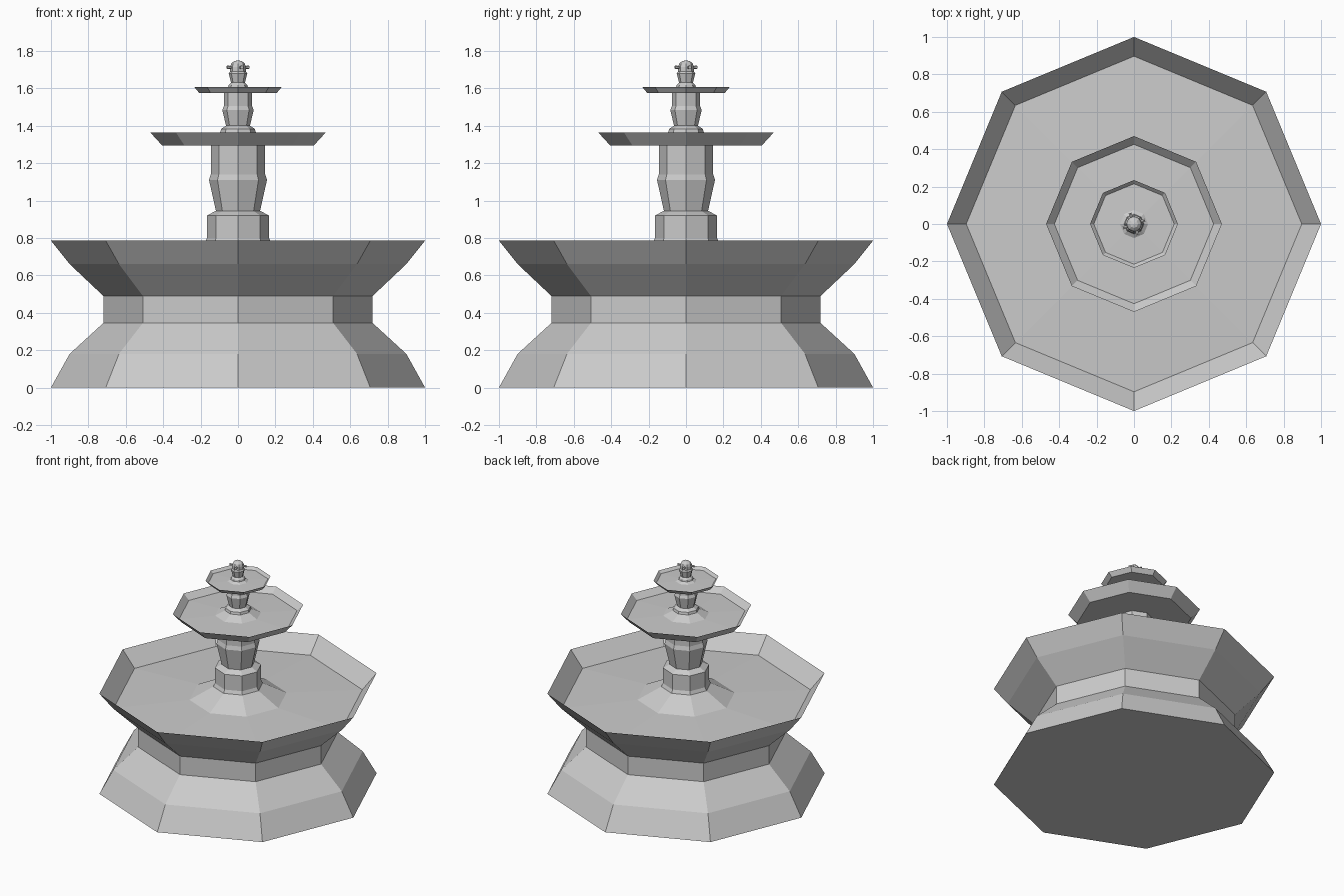
import bpy, bmesh, math
from mathutils import Matrix, Vector

old = bpy.data.objects.get("Cube")
if old:
    bpy.data.objects.remove(old, do_unlink=True)

stone = bpy.data.materials.new("grey stone")
stone.use_nodes = True
stone.diffuse_color = (0.6, 0.6, 0.6, 1)
stone.node_tree.nodes["Principled BSDF"].inputs["Base Color"].default_value = (0.6, 0.6, 0.6, 1)
SIDES = 8


def finish(bm, name):
    mesh = bpy.data.meshes.new(name)
    bm.to_mesh(mesh)
    bm.free()
    mesh.materials.append(stone)
    obj = bpy.data.objects.new(name, mesh)
    bpy.context.collection.objects.link(obj)
    return obj


def turned(name, profile):
    """Spin (radius, height) points, ordered from the bottom up the outside, into an octagonal part."""
    bm = bmesh.new()
    rings = []
    for r, z in profile:
        if r == 0:
            rings.append([bm.verts.new((0, 0, z))] * SIDES)
        else:
            angles = [math.tau * i / SIDES for i in range(SIDES)]
            rings.append([bm.verts.new((r * math.cos(a), r * math.sin(a), z)) for a in angles])
    for low, high in zip(rings, rings[1:]):
        for i in range(SIDES):
            j = (i + 1) % SIDES
            corners = dict.fromkeys((low[i], low[j], high[j], high[i]))
            bm.faces.new(list(corners))
    return finish(bm, name)


# Flared pedestal
turned("pedestal", [(0, 0), (1, 0), (0.9, 0.18), (0.72, 0.345), (0.72, 0.49)])

# Basins: outer wall, thin rim, floor and the flare up to the column
turned("lower_basin", [(0.72, 0.49), (0.9, 0.66), (1, 0.785), (0.897, 0.663),
                       (0.35, 0.685), (0.178, 0.775), (0.166, 0.8)])
turned("middle_basin", [(0.145, 1.295), (0.406, 1.295), (0.47, 1.365), (0.426, 1.322),
                        (0.165, 1.33), (0.095, 1.365)])
turned("upper_basin", [(0.075, 1.575), (0.207, 1.575), (0.235, 1.608), (0.215, 1.588),
                       (0.075, 1.592), (0.053, 1.605)])

# Columns between the basins
turned("lower_column", [(0.166, 0.8), (0.166, 0.92), (0.118, 0.945), (0.155, 1.11),
                        (0.145, 1.14), (0.145, 1.295)])
turned("middle_column", [(0.095, 1.365), (0.09, 1.383), (0.064, 1.4), (0.084, 1.485),
                         (0.075, 1.505), (0.075, 1.575)])

# Finial with a domed cap
dome = [(0.042 * math.cos(t), 1.715 + 0.035 * math.sin(t))
        for t in (math.radians(d) for d in (0, 30, 60))]
turned("finial", [(0.053, 1.605), (0.05, 1.618), (0.037, 1.63), (0.05, 1.68),
                  (0.042, 1.69)] + dome + [(0, 1.75)])

# Four small water spouts around the cap
for k in range(4):
    direction = Vector((1, 0, 0))
    direction.rotate(Matrix.Rotation(math.radians(20 + 90 * k), 3, "Z"))
    bm = bmesh.new()
    place = Matrix.Translation(direction * 0.047 + Vector((0, 0, 1.712)))
    turn = direction.to_track_quat("Z", "Y").to_matrix().to_4x4()
    bmesh.ops.create_cone(bm, cap_ends=True, segments=6, radius1=0.007, radius2=0.01,
                          depth=0.03, matrix=place @ turn)
    finish(bm, f"spout_{k + 1}")
